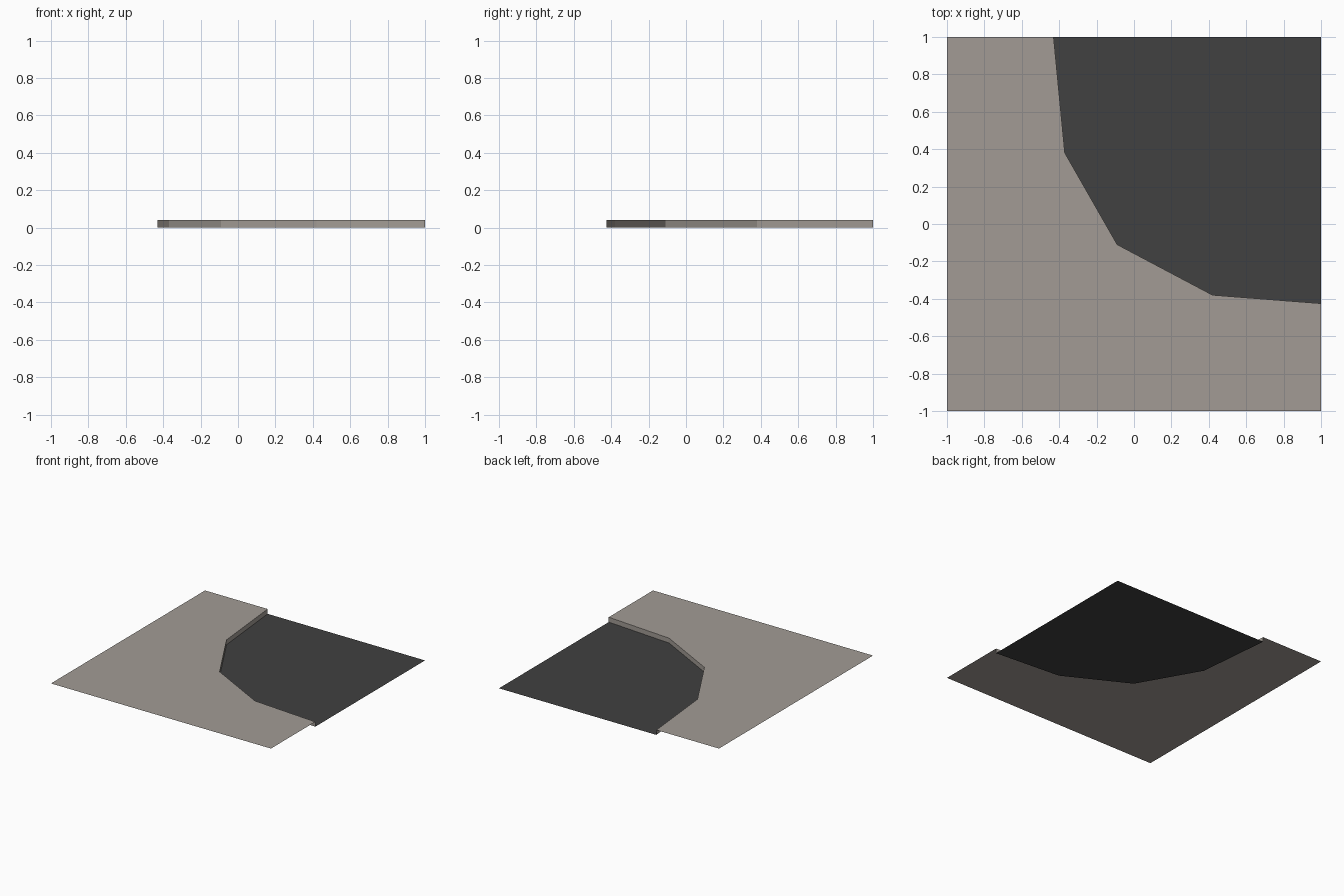
import bpy

if "Cube" in bpy.data.objects:
    bpy.data.objects.remove(bpy.data.objects["Cube"])

CURB_HEIGHT = 0.04

# Kerb line around the inside of the corner, and the matching outer border
kerb_line = [(-0.43, 1.0), (-0.37, 0.38), (-0.09, -0.11), (0.42, -0.38), (1.0, -0.425)]
border = [(-1.0, 1.0), (-1.0, 0.38), (-1.0, -1.0), (0.42, -1.0), (1.0, -1.0)]


def make_material(name, rgb):
    mat = bpy.data.materials.new(name)
    mat.diffuse_color = (*rgb, 1.0)
    mat.use_nodes = True
    mat.node_tree.nodes["Principled BSDF"].inputs["Base Color"].default_value = mat.diffuse_color
    return mat


def make_object(name, verts, faces, mat):
    mesh = bpy.data.meshes.new(name)
    mesh.from_pydata(verts, [], faces)
    mesh.materials.append(mat)
    mesh.update()
    obj = bpy.data.objects.new(name, mesh)
    bpy.context.collection.objects.link(obj)
    return obj


def strip(name, row_a, row_b, mat):
    """Quads joining two rows of points."""
    n = len(row_a)
    faces = [(i, i + 1, n + i + 1, n + i) for i in range(n - 1)]
    return make_object(name, row_a + row_b, faces, mat)


def at_height(points, z):
    return [(x, y, z) for x, y in points]


concrete = make_material("warm_grey_concrete", (0.36, 0.33, 0.30))
asphalt = make_material("dark_asphalt", (0.052, 0.052, 0.052))

# Raised pavement sheet
strip("pavement", at_height(border, CURB_HEIGHT), at_height(kerb_line, CURB_HEIGHT), concrete)

# Upright kerb face, turned towards the road
strip("kerb_face", at_height(kerb_line, CURB_HEIGHT), at_height(kerb_line, 0.0), concrete)

# Road surface inside the kerb
road_points = at_height(kerb_line + [(1.0, 1.0)], 0.0)
make_object("road", road_points, [tuple(range(len(road_points)))], asphalt)
